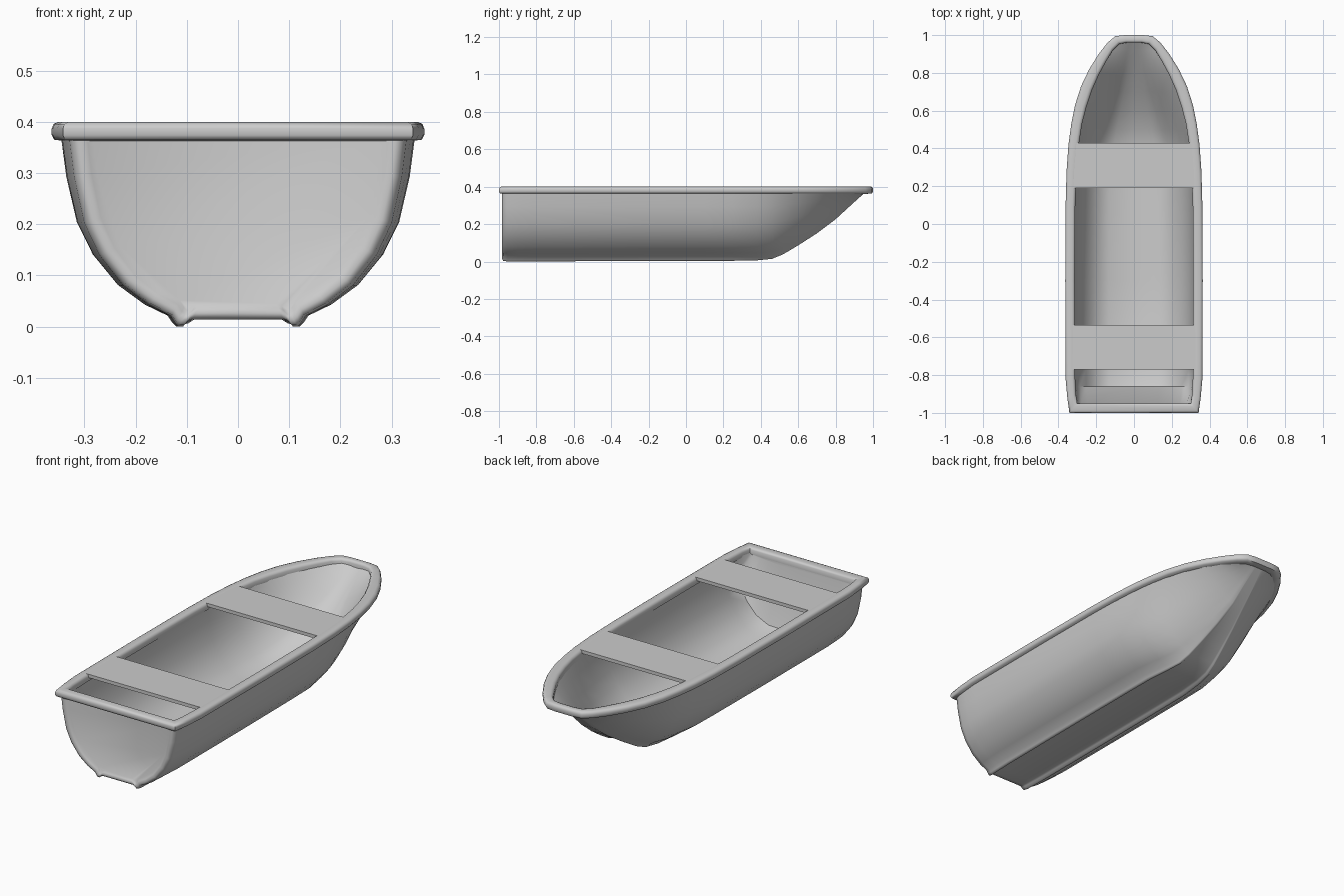
import bpy, bmesh

if "Cube" in bpy.data.objects:
    bpy.data.objects.remove(bpy.data.objects["Cube"])

# Gunwale plan, stern to bow: outer half-width, outer y, inner half-width, inner y
PLAN = [(.342, -1, .300, -.95), (.353, -.92, .308, -.90), (.362, -.82, .312, -.80),
        (.364, -.3, .313, -.3), (.362, .1, .311, .1), (.357, .28, .304, .28),
        (.347, .42, .292, .42), (.332, .53, .275, .53), (.312, .63, .252, .62),
        (.28, .73, .222, .71), (.237, .82, .186, .79), (.187, .9, .148, .86),
        (.14, .96, .112, .92), (.1, .994, .078, .953), (.05, 1, .038, .96)]
# Height of the keel line along y, outside and inside
KEEL = [(-1, .012), (.38, .016), (.46, .022), (.52, .045), (.6, .09), (.7, .152),
        (.8, .226), (.9, .318), (.955, .367)]
FLOOR = [(-.952, .35), (-.86, .075), (-.77, .05), (.38, .05), (.5, .085),
         (.6, .135), (.7, .195), (.8, .262), (.9, .33), (.962, .372)]
# Half cross-sections: share of half-width, share of height
OUTER = [(1, 1), (.97, .78), (.91, .53), (.82, .355), (.68, .19), (.53, .085), (.40, .025),
         (.372, -.015), (.353, -.033), (.325, -.033), (.30, -.008), (.27, .004), (0, .004)]
INNER = [(1, 1), (.975, .78), (.91, .5), (.80, .3), (.64, .12), (.42, .01), (0, 0)]


def interp(table, t):
    if t <= table[0][0]:
        return table[0][1]
    for (a, va), (b, vb) in zip(table, table[1:]):
        if t <= b:
            return va + (vb - va) * (t - a) / (b - a)
    return table[-1][1]


def outer_w(y):
    return interp([(p[1], p[0]) for p in PLAN], y)


def inner_w(y):
    return interp([(p[3], p[2]) for p in PLAN], y)


def finish(name, bm, angle=.7):
    me = bpy.data.meshes.new(name)
    bm.to_mesh(me)
    bm.free()
    ob = bpy.data.objects.new(name, me)
    bpy.context.collection.objects.link(ob)
    bpy.ops.object.select_all(action='DESELECT')
    ob.select_set(True)
    bpy.context.view_layer.objects.active = ob
    bpy.ops.object.shade_smooth_by_angle(angle=angle)
    return ob


def loft(name, stations, section, top, flip, angle):
    """stations: (y, half-width, bottom z, lift); sections turn to a V at the bow"""
    full = section + [(-u, v) for u, v in reversed(section[:-1])]
    bm = bmesh.new()
    rings = []
    for y, w, b, lift in stations:
        k = min(1, max(0, (y - .3) / .5))
        ring = []
        for u, v in full:
            v = v if v > .03 else v * (1 - k)
            x = w * u * (1 - k * .6 * (1 - max(v, 0)))
            ring.append(bm.verts.new((x, y, b + lift + (top - b - lift) * v)))
        rings.append(ring)

    def face(vs):
        bm.faces.new(vs[::-1] if flip else vs)
    for a, b in zip(rings, rings[1:]):
        for i in range(len(full) - 1):
            face([a[i], a[i + 1], b[i + 1], b[i]])
    face(rings[0][::-1])
    return finish(name, bm, angle)


# Outer hull with rounded transom edge and twin keel ridges
ys = [-.955, -.9, -.82, -.3, .1, .25, .38, .46, .52, .6, .7, .8, .87, .92, .955]
st = [(-.972, outer_w(-.972) - .062, .013, .03),
      (-.979, outer_w(-.979) - .05, .013, .022),
      (-.983, outer_w(-.983) - .035, .013, .012),
      (-.978, outer_w(-.978) - .022, .013, .002)]
st += [(y, outer_w(y) - .018, interp(KEEL, y), 0) for y in ys]
loft("hull", st, OUTER, .372, False, 1.2)

# Inner lining, sloping down from the transom to the floor
ys = [-.952, -.86, -.77, -.3, .2, .38, .5, .6, .7, .8, .87, .92, .95, .962]
st = [(y, inner_w(y) + .006, interp(FLOOR, y), 0) for y in ys]
loft("inner_lining", st, INNER, .376, True, .7)

# Rounded gunwale: a closed band running right round the boat
pairs = PLAN + [(-a, b, -c, d) for a, b, c, d in reversed(PLAN)]
profile = [(0, .365), (.0, .388), (.12, .398), (.3, .4), (.75, .4), (.93, .396), (1, .387),
           (1, .374), (.9, .365), (.3, .362)]
bm = bmesh.new()
bands = [[bm.verts.new((i_x + (o_x - i_x) * t, i_y + (o_y - i_y) * t, z)) for t, z in profile]
         for o_x, o_y, i_x, i_y in pairs]
n = len(profile)
for k, a in enumerate(bands):
    b = bands[(k + 1) % len(bands)]
    for i in range(n):
        j = (i + 1) % n
        bm.faces.new([a[i], a[j], b[j], b[i]])
bmesh.ops.recalc_face_normals(bm, faces=bm.faces)
finish("gunwale", bm, 1.0)

# Two thin plank seats fitted between the gunwales
for name, y0, y1 in (("stern_seat", -.77, -.535), ("bow_seat", .19, .43)):
    bm = bmesh.new()
    bmesh.ops.create_cube(bm, size=2)
    for v in bm.verts:
        y = y0 if v.co.y < 0 else y1
        v.co = (v.co.x * (inner_w(y) + .018), y, .3995 if v.co.z > 0 else .382)
    finish(name, bm)
